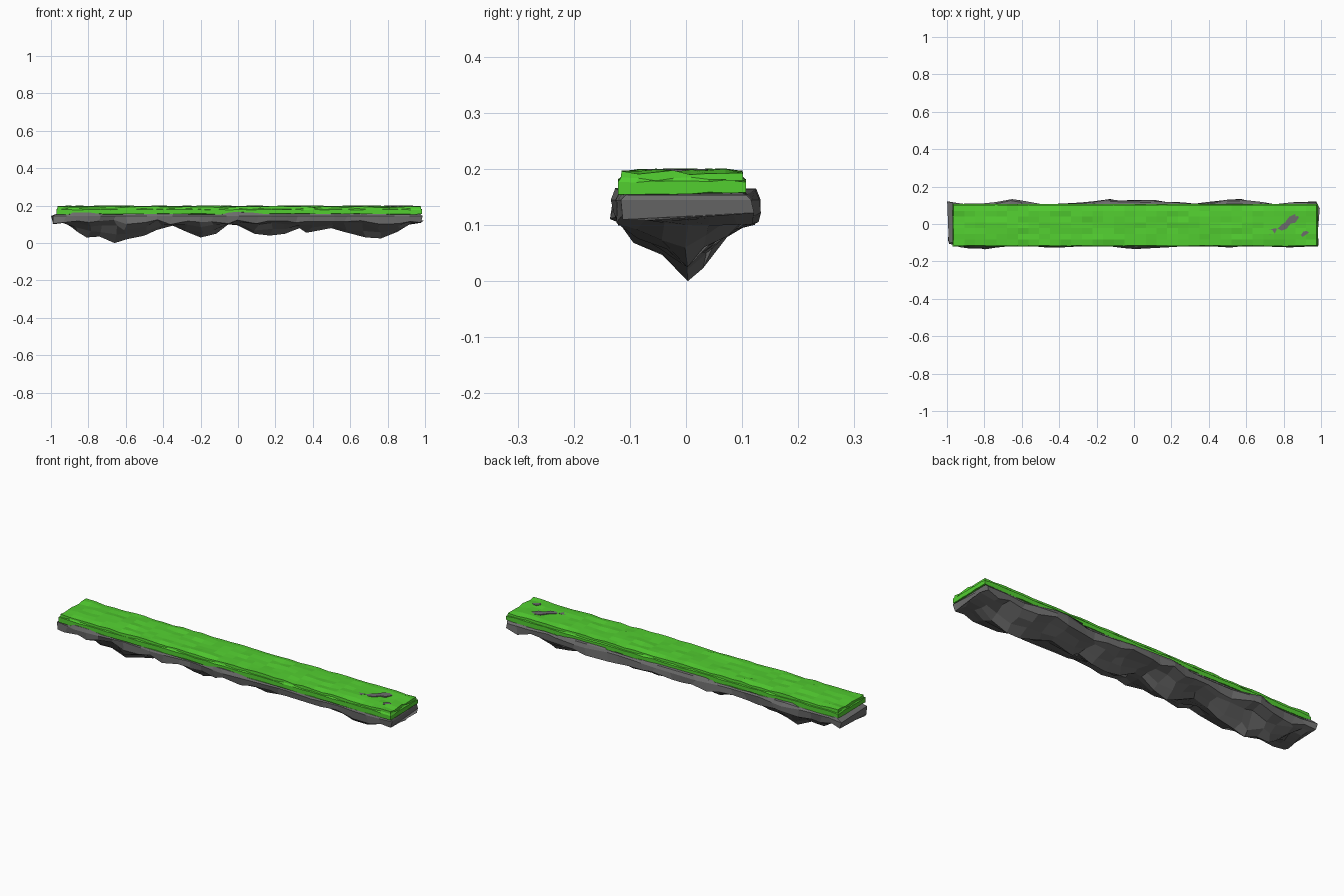
import bpy, bmesh, random

if "Cube" in bpy.data.objects:
    bpy.data.objects.remove(bpy.data.objects["Cube"])
random.seed(11)


def material(name, rgb):
    m = bpy.data.materials.new(name)
    m.diffuse_color = (*rgb, 1)
    m.use_nodes = True
    m.node_tree.nodes["Principled BSDF"].inputs["Base Color"].default_value = m.diffuse_color
    return m


def jit(a):
    return random.uniform(-a, a)


def interp(pts, x):
    for (x0, v0), (x1, v1) in zip(pts, pts[1:]):
        if x <= x1:
            return v0 + (v1 - v0) * max(0, x - x0) / (x1 - x0)
    return pts[-1][1]


def finish(bm, name, mat):
    bmesh.ops.recalc_face_normals(bm, faces=bm.faces)
    me = bpy.data.meshes.new(name)
    bm.to_mesh(me)
    bm.free()
    me.materials.append(mat)
    ob = bpy.data.objects.new(name, me)
    bpy.context.collection.objects.link(ob)
    return ob


def loft(bm, rings):
    """Tube through equal-length rings; ends closed by strips across the ring."""
    vs = [[bm.verts.new(p) for p in r] for r in rings]
    n = len(vs[0])
    for a, b in zip(vs, vs[1:]):
        for i in range(n):
            j = (i + 1) % n
            bm.faces.new((a[i], a[j], b[j], b[i]))
    for r in (vs[0], vs[-1]):
        for i in range(n // 2 - 1):
            bm.faces.new((r[i], r[i + 1], r[n - 2 - i], r[n - 1 - i]))
        m = n // 2
        bm.faces.new((r[m - 1], r[m], r[m + 1])) if n % 2 else None


# Silhouettes along x: underside height, back edge, front edge
bottom = [(-1, .105), (-.93, .11), (-.87, .06), (-.8, .03), (-.73, .035), (-.66, 0),
          (-.6, .02), (-.5, .04), (-.42, .07), (-.35, .10), (-.27, .06), (-.2, .03),
          (-.13, .05), (-.05, .10), (0, .095), (.1, .05), (.17, .04), (.25, .05),
          (.32, .08), (.38, .055), (.5, .08), (.58, .06), (.67, .03), (.75, .025),
          (.85, .06), (.91, .10), (1, .11)]
back = [(-1, .125), (-.94, .112), (-.75, .115), (-.66, .137), (-.5, .112), (-.3, .112),
        (-.13, .132), (.1, .127), (.3, .112), (.42, .116), (.53, .142), (.65, .125),
        (.75, .108), (.85, .12), (1, .12)]
front = [(-1, .11), (-.86, .137), (-.75, .132), (-.6, .115), (-.4, .132), (-.2, .115),
         (0, .138), (.2, .127), (.35, .118), (.48, .132), (.65, .115), (.8, .132), (1, .12)]

# Rock base: faceted loft with a hanging keel
rings = []
for x in [p[0] for p in bottom]:
    zb, yb, yf = interp(bottom, x), interp(back, x), interp(front, x)
    end = abs(x) == 1

    def half(s, w):
        lip = .112 + jit(.013)
        drop = max(lip - zb, .004)
        bulge = max(0, w - .118)
        return [(s * .05, .17), (s * .102, .165),
                (s * (w - .012), .152 + bulge * .7), (s * (w - .004), .145),
                (s * (w - .006 + jit(.008)), lip),
                (s * (.08 + jit(.014)), lip - drop * (.25 + jit(.2))),
                (s * (.038 + jit(.008)), lip - drop * (.68 + jit(.15)))]

    prof = half(1, yb) + [(0 if end else jit(.008), zb)] + half(-1, yf)[::-1]
    ring = []
    for i, (y, z) in enumerate(prof):
        px = x + (0 if abs(x + .66) < .01 and i == 7 else jit(.016))
        if end:
            s = 1 if x > 0 else -1
            upper = i < 2 or i > 12
            px = s * (.965 if upper else .985 + jit(.015))
            z = min(z, .156)
        ring.append((px, y, z))
    rings.append(ring)
bm = bmesh.new()
loft(bm, rings)
rock = material("rock", (.15, .15, .15))
finish(bm, "rock_base", rock)

# Grass slab: uneven grid top over a two-step skirt
NX, NY = 34, 7
X0, X1, Y0, Y1 = -.97, .983, -.121, .107
bm = bmesh.new()


def plan(i, j, inset):
    return (X0 + inset + (X1 - X0 - 2 * inset) * i / NX,
            Y0 + inset + (Y1 - Y0 - 2 * inset) * j / NY)


top = {}
for i in range(NX + 1):
    for j in range(NY + 1):
        rim = i in (0, NX) or j in (0, NY)
        z = (.194 if rim else .197) + jit(.004)
        top[i, j] = bm.verts.new((*plan(i, j, .006), z))
for i in range(NX):
    for j in range(NY):
        bm.faces.new((top[i, j], top[i + 1, j], top[i + 1, j + 1], top[i, j + 1]))
path = ([(i, 0) for i in range(NX)] + [(NX, j) for j in range(NY)]
        + [(NX - i, NY) for i in range(NX)] + [(0, NY - j) for j in range(NY)])
prev = [top[p] for p in path]
for z, inset, wob in ((.182, .005, .004), (.179, 0, .003), (.156, 0, .003)):
    cur = [bm.verts.new((*plan(*p, inset), z + jit(wob))) for p in path]
    for k in range(len(path)):
        n = (k + 1) % len(path)
        bm.faces.new((prev[k], prev[n], cur[n], cur[k]))
    prev = cur
bm.faces.new(prev)
finish(bm, "grass_top", material("grass", (.085, .62, .03)))

# Bare rock patches poking through the turf near the right end
bm = bmesh.new()
for cx, cy, r in ((.74, -.04, .028), (.80, -.015, .035), (.845, .025, .038), (.915, -.05, .022)):
    rim = ((1, .5), (.5, 1), (-.4, .6), (-1, -.4), (-.5, -.9), (.5, -.5))
    pts = [(cx + r * a + jit(.006), cy + r * b * .75 + jit(.005)) for a, b in rim]
    low = [bm.verts.new((x, y, .188)) for x, y in pts]
    high = [bm.verts.new((x, y, .2 + jit(.001))) for x, y in pts]
    for k in range(6):
        n = (k + 1) % 6
        bm.faces.new((low[k], low[n], high[n], high[k]))
    bm.faces.new(high)
    bm.faces.new(low[::-1])
finish(bm, "bare_patches", rock)
